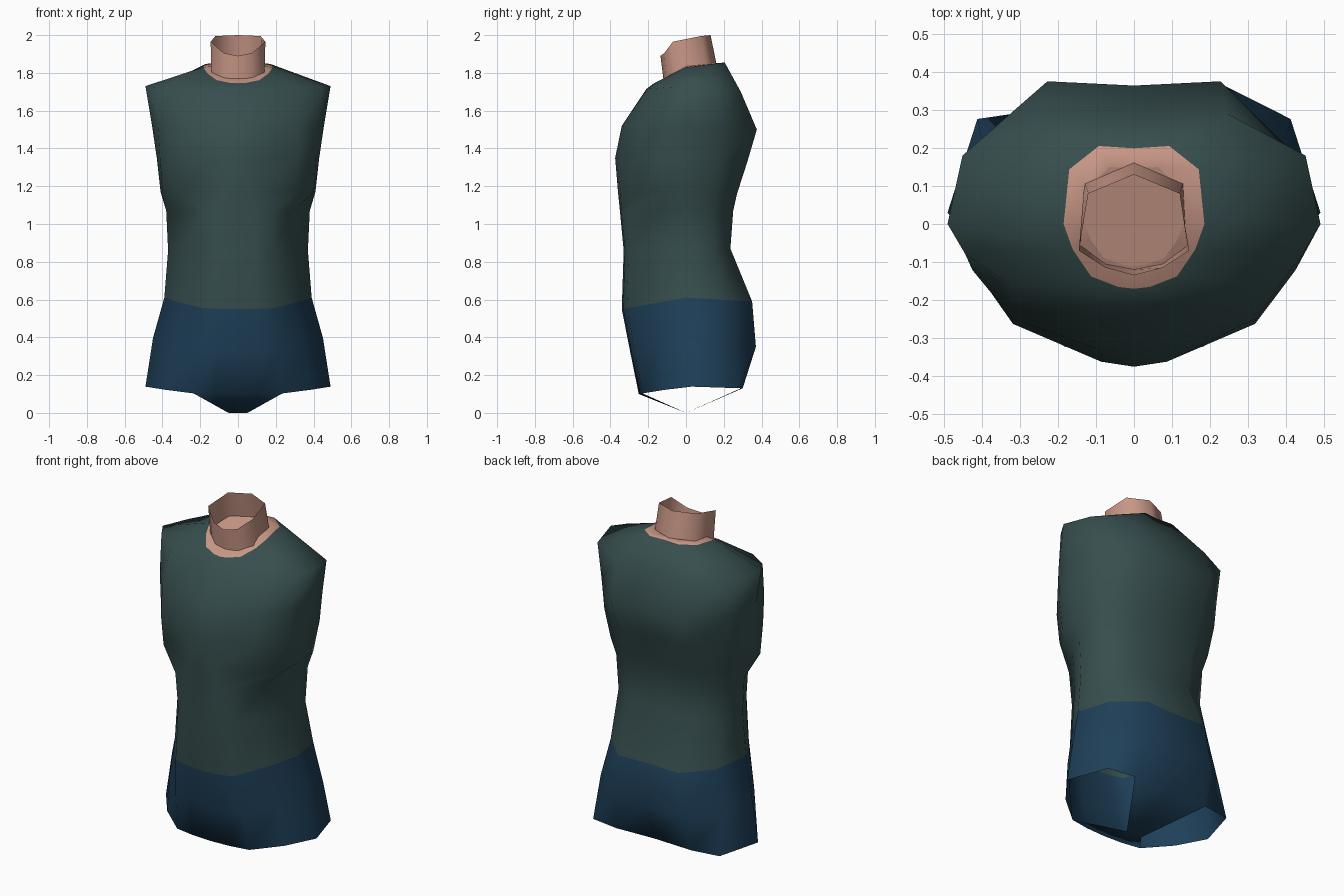
import bpy

if "Cube" in bpy.data.objects:
    bpy.data.objects.remove(bpy.data.objects["Cube"])


def material(name, rgb):
    m = bpy.data.materials.new(name)
    m.diffuse_color = (*rgb, 1)
    m.use_nodes = True
    m.node_tree.nodes["Principled BSDF"].inputs["Base Color"].default_value = m.diffuse_color
    return m


green = material("dark green shirt", (0.038, 0.076, 0.076))
blue = material("navy blue shorts", (0.013, 0.050, 0.098))
skin = material("skin", (0.58, 0.31, 0.24))


def build(name, verts, faces, mats, slots):
    me = bpy.data.meshes.new(name)
    me.from_pydata(verts, [], faces)
    for m in mats:
        me.materials.append(m)
    for p, s in zip(me.polygons, slots):
        p.material_index = s
        p.use_smooth = len(p.vertices) == 4
    me.update()
    ob = bpy.data.objects.new(name, me)
    bpy.context.collection.objects.link(ob)
    return ob


def mix(a, b, t):
    return a + (b - a) * t


def ring(zf, zs, zb, w, f, b, box, kx, ky):
    """14-sided section: front/side/back heights, half width, front y, back y,
    boxiness of the front (0 waist, 1 chest), position of the rear side corner."""
    half = [(0, f),
            (mix(0.25, 0.20, box) * w, mix(0.98, 0.965, box) * f),
            (mix(0.48, 0.74, box) * w, mix(0.92, 0.70, box) * f),
            (mix(0.78, 0.96, box) * w, mix(0.45, 0.34, box) * f),
            (w, 0.03 if zs < 0.5 else 0),
            (kx * w, ky * b), (0.5 * w, b), (0, 0.97 * b)]
    pts = []
    for x, y in half:
        z = mix(zs, zf, y / f) if y < 0 else mix(zs, zb, y / b)
        pts.append((x, y, z))
    return pts + [(-x, y, z) for x, y, z in pts[6:0:-1]]


# torso sections from leg openings up to the neck
sections = [
    (0.10, 0.14, 0.13, 0.49, -0.25, 0.30, 0.0, 0.84, 0.92),
    (0.32, 0.40, 0.35, 0.45, -0.295, 0.37, 0.0, 0.89, 0.60),
    (0.55, 0.61, 0.59, 0.39, -0.34, 0.35, 0.0, 0.88, 0.60),
    (0.86, 0.86, 0.87, 0.37, -0.33, 0.235, 0.0, 0.92, 0.60),
    (1.07, 1.07, 1.07, 0.38, -0.35, 0.25, 0.0, 0.92, 0.60),
    (1.17, 1.17, 1.16, 0.41, -0.36, 0.27, 1.1, 0.92, 0.60),
    (1.35, 1.35, 1.33, 0.43, -0.375, 0.325, 1.0, 0.93, 0.58),
    (1.52, 1.52, 1.50, 0.455, -0.34, 0.375, 0.85, 0.92, 0.50),
    (1.715, 1.73, 1.70, 0.49, -0.21, 0.29, 0.7, 0.92, 0.62),
    (1.745, 1.83, 1.855, 0.185, -0.17, 0.205, 0.5, 0.92, 0.70),
    (1.77, 1.835, 1.85, 0.13, -0.11, 0.15, 0.5, 0.92, 0.60),
]
N = 14
verts, faces, slots = [], [], []
for s in sections:
    verts += ring(*s)
for r in range(len(sections) - 1):
    for i in range(N):
        j = (i + 1) % N
        faces.append((r * N + i, r * N + j, r * N + N + j, r * N + N + i))
        slots.append(1 if r < 2 else 2 if r == len(sections) - 2 else 0)

# cap under the neck
faces.append(tuple(range(len(verts) - N, len(verts))))
slots.append(2)

# crotch strip between the two leg openings
c = len(verts)
verts += [(0.05, 0, 0), (0, 0, 0), (-0.05, 0, 0)]
strip = [(0, c + 1, c, 1), (13, c + 2, c + 1, 0), (1, c, 2), (12, c + 2, 13),
         (6, c, c + 1, 7), (7, c + 1, c + 2, 8)]
faces += strip
slots += [1] * len(strip)
torso = build("torso", verts, faces, [green, blue, skin], slots)
for p in torso.data.polygons:
    p.use_smooth = len(p.vertices) < N

# open eight-sided neck tube with a sloping rim
low = [(0, -0.12, 1.77), (0.075, -0.105, 1.772), (0.14, -0.055, 1.78),
       (0.13, 0.11, 1.82), (0, 0.165, 1.83)]
top = [(0, -0.135, 1.89), (0.075, -0.115, 1.905), (0.145, -0.07, 1.965),
       (0.12, 0.08, 1.995), (0, 0.13, 2.0)]
nv = []
for h in (low, top):
    nv += h + [(-x, y, z) for x, y, z in h[3:0:-1]]
nf = [(i, (i + 1) % 8, 8 + (i + 1) % 8, 8 + i) for i in range(8)]
build("neck", nv, nf, [skin], [0] * 8)
